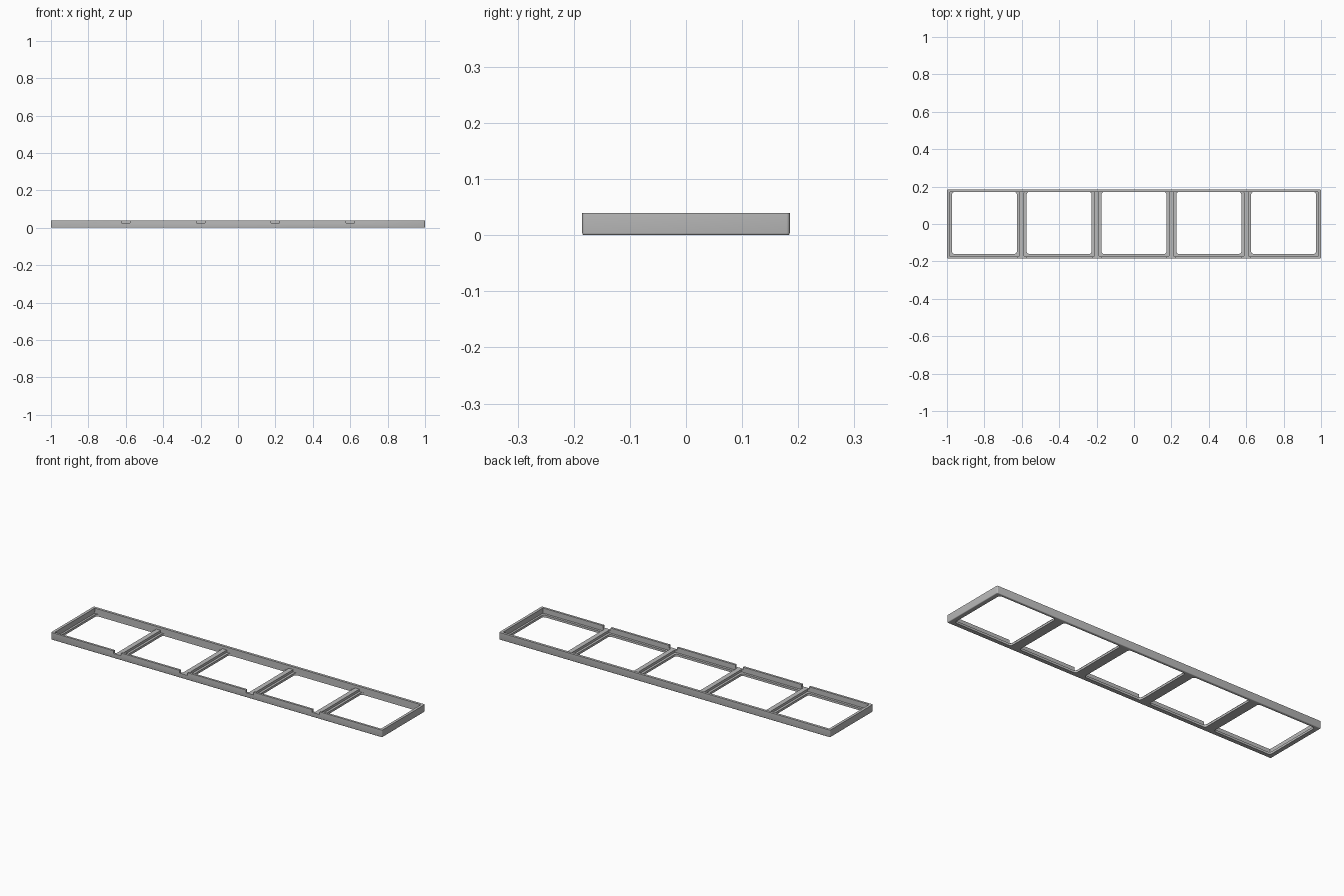
import bpy, bmesh
from mathutils import Matrix, Vector

if "Cube" in bpy.data.objects:
    bpy.data.objects.remove(bpy.data.objects["Cube"], do_unlink=True)

grey = bpy.data.materials.new("plain grey")
grey.use_nodes = True
colour = (0.5, 0.5, 0.5, 1)
grey.diffuse_color = colour
grey.node_tree.nodes["Principled BSDF"].inputs["Base Color"].default_value = colour

HEIGHT, DEPTH, BAY = 0.04, 0.37, 0.4
LEDGE, RIDGE = 0.012, 0.025


def block(name, x, y, z, round_upright=0.0, round_bottom=0.0):
    """Box from (min, max) ranges, with rounded upright and bottom edges."""
    bm = bmesh.new()
    size = [b - a for a, b in (x, y, z)]
    mid = [(a + b) / 2 for a, b in (x, y, z)]
    bmesh.ops.create_cube(bm, size=1, matrix=Matrix.LocRotScale(Vector(mid), None, Vector(size)))
    if round_upright:
        edges = [e for e in bm.edges if abs(e.verts[0].co.z - e.verts[1].co.z) > size[2] / 2]
        bmesh.ops.bevel(bm, geom=edges, offset=round_upright, segments=4, profile=0.5, affect='EDGES')
    if round_bottom:
        edges = [e for e in bm.edges if all(v.co.z < z[0] + 1e-5 for v in e.verts)]
        bmesh.ops.bevel(bm, geom=edges, offset=round_bottom, segments=3, profile=0.5, affect='EDGES')
    mesh = bpy.data.meshes.new(name)
    bm.to_mesh(mesh)
    bm.free()
    mesh.materials.append(grey)
    ob = bpy.data.objects.new(name, mesh)
    bpy.context.collection.objects.link(ob)
    return ob


def cut(target, cutter):
    mod = target.modifiers.new(cutter.name, 'BOOLEAN')
    mod.operation, mod.solver, mod.object = 'DIFFERENCE', 'EXACT', cutter
    cutter.hide_render = True
    cutter.hide_set(True)


# Outer body of the tray frame
frame = block("bay_frame", (-1, 1), (-DEPTH / 2, DEPTH / 2), (0, HEIGHT), 0.006, 0.004)
cutters = []

# Lower the dividers below the rim
cutters.append(block("divider_top_cutter", (-0.985, 0.985), (-0.173, 0.171), (RIDGE, 0.1)))

# Five bays: a pocket above the ledge and a rounded opening through the floor
for i in range(5):
    left, right = -1 + i * BAY, -1 + (i + 1) * BAY
    wall_l = 0.015 if i == 0 else 0.013
    wall_r = 0.015 if i == 4 else 0.013
    cutters.append(block(f"pocket_cutter_{i}", (left + wall_l, right - wall_r),
                         (-0.173, 0.171), (LEDGE, 0.1), 0.004))
    cutters.append(block(f"opening_cutter_{i}", (left + 0.026, right - 0.026),
                         (-0.16, 0.171), (-0.1, 0.1), 0.014))

# Notches through the front rim at each divider
for i in range(1, 5):
    x = -1 + i * BAY
    cutters.append(block(f"notch_cutter_{i}", (x - 0.023, x + 0.023), (-0.3, -0.165), (RIDGE, 0.1)))

for c in cutters:
    cut(frame, c)

# Bake the cuts and drop the cutters
bpy.context.view_layer.update()
baked = bpy.data.meshes.new_from_object(frame.evaluated_get(bpy.context.evaluated_depsgraph_get()))
frame.modifiers.clear()
frame.data = baked
for c in cutters:
    bpy.data.objects.remove(c, do_unlink=True)

bpy.context.view_layer.objects.active = frame
frame.select_set(True)
bpy.ops.object.shade_smooth_by_angle(angle=0.6)
